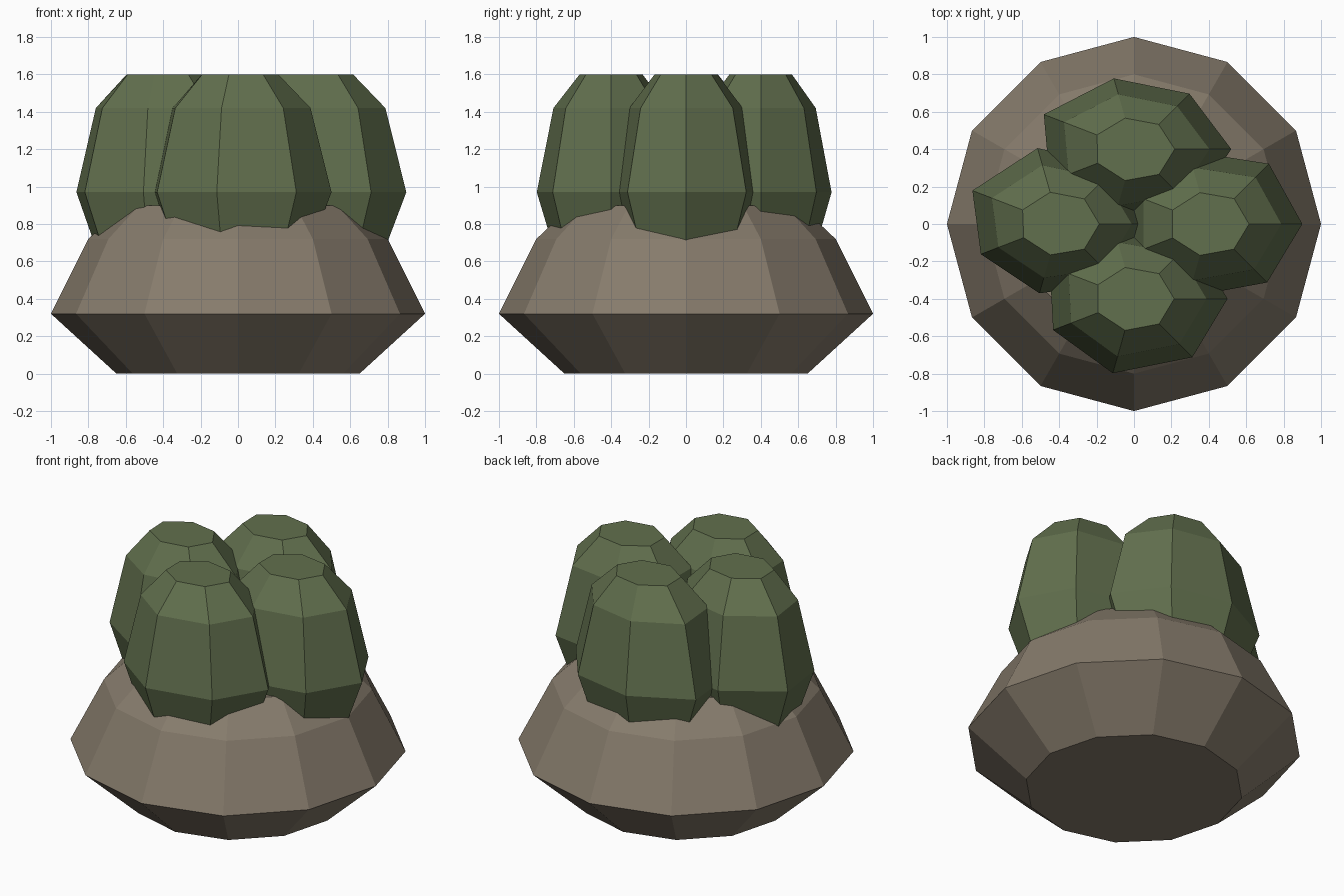
import bpy, bmesh
from math import cos, sin, tau

if "Cube" in bpy.data.objects:
    bpy.data.objects.remove(bpy.data.objects["Cube"])


def material(name, color):
    m = bpy.data.materials.new(name)
    m.diffuse_color = (*color, 1)
    m.use_nodes = True
    m.node_tree.nodes["Principled BSDF"].inputs["Base Color"].default_value = m.diffuse_color
    return m


def lathe(name, profile, sides, loc, mat, sy=1.0, wobble=None):
    """Flat-faced closed stack of rings; wobble scales each rib's radius."""
    wobble = wobble or [1.0] * sides
    bm = bmesh.new()
    rings = []
    for r, z, amount in profile:
        ring = []
        for k in range(sides):
            a = tau * k / sides
            f = r * (1 + (wobble[k] - 1) * amount)
            ring.append(bm.verts.new((f * cos(a), f * sin(a) * sy, z)))
        rings.append(ring)
    for lo, hi in zip(rings, rings[1:]):
        for k in range(sides):
            n = (k + 1) % sides
            bm.faces.new((lo[k], lo[n], hi[n], hi[k]))
    bm.faces.new(rings[0][::-1])
    bm.faces.new(rings[-1])
    me = bpy.data.meshes.new(name)
    bm.to_mesh(me)
    bm.free()
    me.materials.append(mat)
    ob = bpy.data.objects.new(name, me)
    ob.location = loc
    bpy.context.collection.objects.link(ob)
    return ob


stone = material("stone", (0.24, 0.2, 0.15))
green = material("green", (0.12, 0.16, 0.075))

# Faceted stone base
lathe("base", [(0.65, 0, 0), (1, 0.32, 0), (0.8, 0.72, 0), (0.61, 0.9, 0)],
      12, (0, 0, 0), stone)

# Four seven-sided domed lobes, slightly irregular around the waist
lobe = [(0.36, 0.6, 1), (0.5, 0.97, 1), (0.388, 1.42, 1), (0.215, 1.6, 0.3)]
lobes = {
    "lobe_right": ((0.4, 0), [1, 1.03, 1, 1, 1, 1, 1]),
    "lobe_back": ((0, 0.4), [1.04, 0.95, 0.97, 1.07, 1, 1, 1]),
    "lobe_left": ((-0.4, 0), [1, 1, 1.04, 1.03, 0.93, 0.95, 1]),
    "lobe_front": ((0, -0.4), [1, 1, 1, 1, 0.96, 1.02, 1]),
}
for name, (xy, wobble) in lobes.items():
    lathe(name, lobe, 7, (*xy, 0), green, 0.8, wobble)
